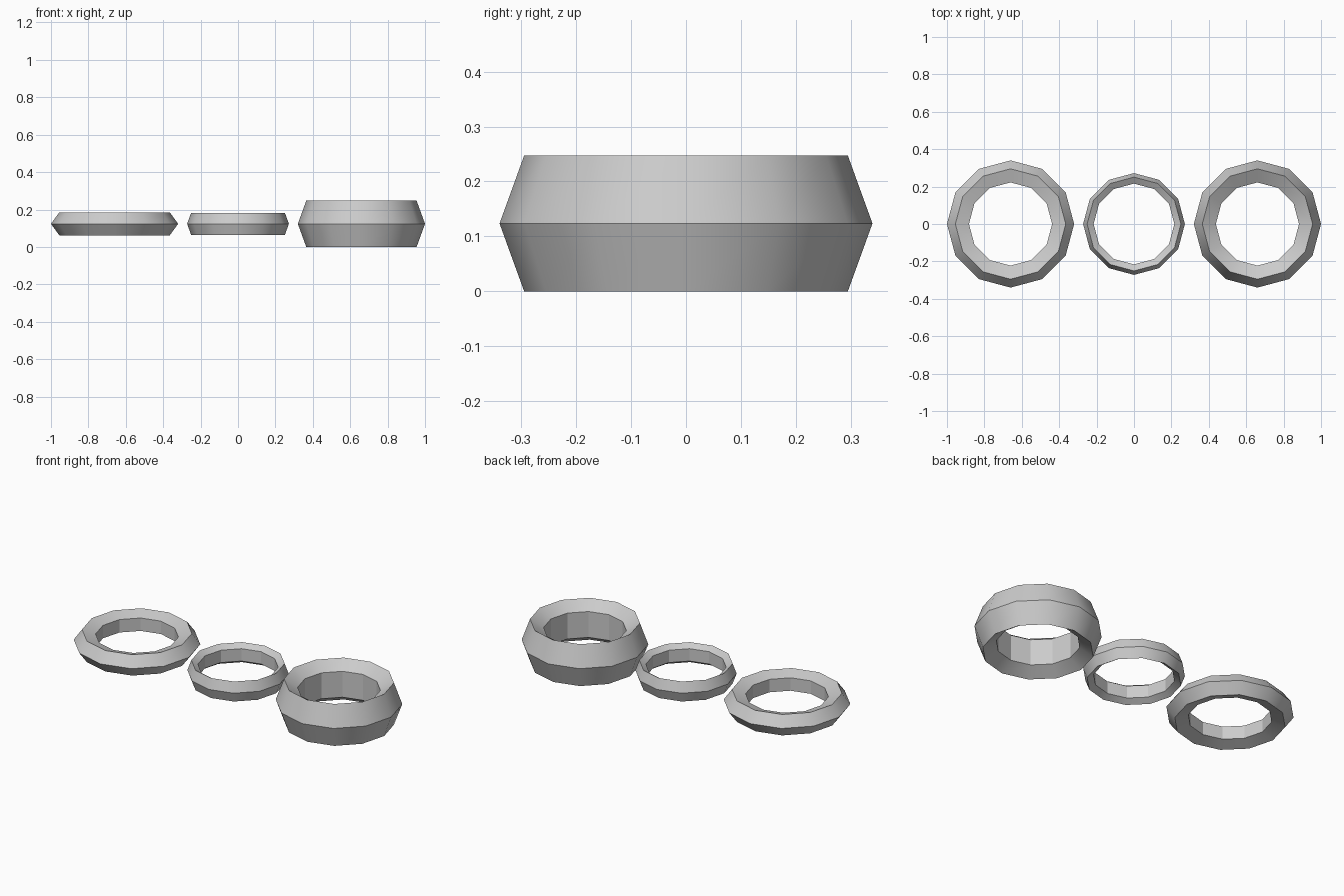
import bpy, math

cube = bpy.data.objects.get("Cube")
if cube:
    bpy.data.objects.remove(cube, do_unlink=True)

# Shared metal colour
metal = bpy.data.materials.new("plain_grey")
metal.use_nodes = True
colour = (0.6, 0.6, 0.6, 1)
metal.diffuse_color = colour
metal.node_tree.nodes["Principled BSDF"].inputs["Base Color"].default_value = colour

RING_HEIGHT = 0.1235


def ring(name, x, major, minor, stretch):
    """Twelve-sided band with a five-sided section, stretched upward."""
    bpy.ops.mesh.primitive_torus_add(
        major_segments=12, minor_segments=5, major_radius=major,
        minor_radius=minor, location=(x, 0, RING_HEIGHT))
    band = bpy.context.object
    band.name = name
    band.scale.z = stretch
    bpy.ops.object.transform_apply(location=False, rotation=False, scale=True)
    bpy.ops.object.shade_smooth_by_angle(angle=math.radians(29.5))
    band.data.materials.clear()
    band.data.materials.append(metal)


# Flat, slim and tall bands in a row
ring("flat_ring", -0.66, 0.275, 0.065, 1)
ring("slim_ring", 0, 0.241, 0.031, 2)
ring("tall_ring", 0.66, 0.275, 0.065, 2)
